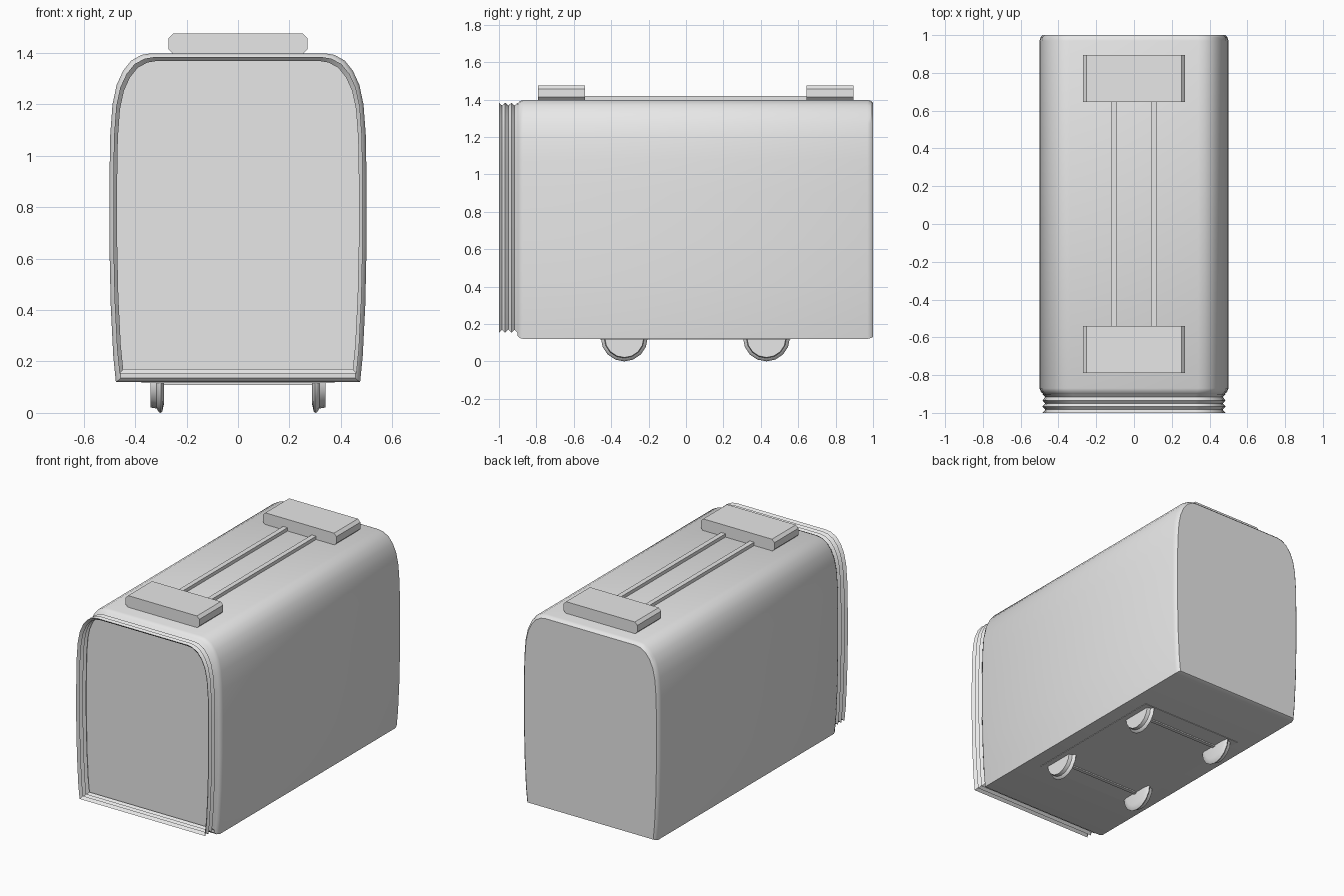
import bpy
import math

if "Cube" in bpy.data.objects:
    bpy.data.objects.remove(bpy.data.objects["Cube"], do_unlink=True)

grey = bpy.data.materials.new("plain grey")
grey.use_nodes = True
grey.diffuse_color = (0.8, 0.8, 0.8, 1)
grey.node_tree.nodes["Principled BSDF"].inputs["Base Color"].default_value = grey.diffuse_color


def add_object(name, verts, faces, angle=30):
    mesh = bpy.data.meshes.new(name)
    mesh.from_pydata(verts, [], faces)
    mesh.materials.append(grey)
    obj = bpy.data.objects.new(name, mesh)
    bpy.context.collection.objects.link(obj)
    bpy.ops.object.select_all(action="DESELECT")
    obj.select_set(True)
    bpy.context.view_layer.objects.active = obj
    bpy.ops.object.mode_set(mode="EDIT")
    bpy.ops.mesh.select_all(action="SELECT")
    bpy.ops.mesh.normals_make_consistent(inside=False)
    bpy.ops.object.mode_set(mode="OBJECT")
    bpy.ops.object.shade_smooth_by_angle(angle=math.radians(angle))
    return obj


def loft(name, rings, capped=True, angle=30):
    """Skin a list of closed rings with equal point counts."""
    n = len(rings[0])
    verts = [p for ring in rings for p in ring]
    faces = [(r * n + i, r * n + (i + 1) % n, (r + 1) * n + (i + 1) % n, (r + 1) * n + i)
             for r in range(len(rings) - 1) for i in range(n)]
    if capped:
        faces += [tuple(range(n)), tuple(range((len(rings) - 1) * n, len(rings) * n))]
    return add_object(name, verts, faces, angle)


def box(name, x0, x1, y0, y1, z0, z1, c=0.0):
    """Bar along y, with optional chamfered cross-section corners."""
    if c:
        prof = [(x0 + c, z0), (x1 - c, z0), (x1, z0 + c), (x1, z1 - c),
                (x1 - c, z1), (x0 + c, z1), (x0, z1 - c), (x0, z0 + c)]
    else:
        prof = [(x0, z0), (x1, z0), (x1, z1), (x0, z1)]
    return loft(name, [[(x, y, z) for x, z in prof] for y in (y0, y1)])


# Cross-section of the carriage shell, mirrored left to right
half = [(0.475, 0.12), (0.485, 0.22), (0.495, 0.42), (0.5, 0.65), (0.5, 0.9), (0.497, 1.08),
        (0.488, 1.2), (0.472, 1.275), (0.447, 1.33), (0.415, 1.37), (0.375, 1.392), (0.34, 1.398)]
outline = half + [(-x, z) for x, z in reversed(half)]


def section(y, inset, bottom):
    """Outline ring at y, pulled in at the sides and top, with its own floor height."""
    top = 1.398 - inset
    ring = []
    for x, z in outline:
        t = (z - 0.12) / 1.278
        ring.append((x * (1 - inset / 0.5), y, bottom + t * (top - bottom)))
    return ring


# Closed body shell with softened ends
loft("carriage_body", [section(-0.9, 0.02, 0.135), section(-0.89, 0.008, 0.125),
                       section(-0.87, 0, 0.12), section(0.97, 0, 0.12),
                       section(0.99, 0.006, 0.125), section(1.0, 0.016, 0.13)])

# Open folded gangway at the front end
folds = 6
loft("gangway_bellows",
     [section(-1 + 0.1 * i / folds, 0.03 if i % 2 else 0.015, 0.17 if i % 2 else 0.153)
      for i in range(folds + 1)], capped=False)

# Roof units and the two conduits joining them
box("front_roof_unit", -0.27, 0.27, -0.79, -0.54, 1.395, 1.475, 0.018)
box("rear_roof_unit", -0.27, 0.27, 0.645, 0.895, 1.395, 1.475, 0.018)
for side, label in ((1, "left"), (-1, "right")):
    x = side * 0.105
    box(label + "_roof_conduit", x - 0.016, x + 0.016, -0.54, 0.645, 1.39, 1.42)

# Underfloor plate, axles and flanged wheels
box("underfloor_plate", -0.375, 0.375, -0.46, 0.56, 0.117, 0.14)
wheel_profile = [(0.288, 0.09), (0.294, 0.118), (0.3, 0.125), (0.308, 0.122),
                 (0.316, 0.108), (0.34, 0.104)]
steps = 16
for y, end in ((-0.33, "front"), (0.43, "rear")):
    box(end + "_axle", -0.29, 0.29, y - 0.012, y + 0.012, 0.109, 0.135)
    for side, label in ((1, "left"), (-1, "right")):
        rings = [[(side * x, y + r * math.cos(a), 0.125 + r * math.sin(a))
                  for a in (2 * math.pi * k / steps for k in range(steps))]
                 for x, r in wheel_profile]
        loft(end + "_" + label + "_wheel", rings, angle=40)
